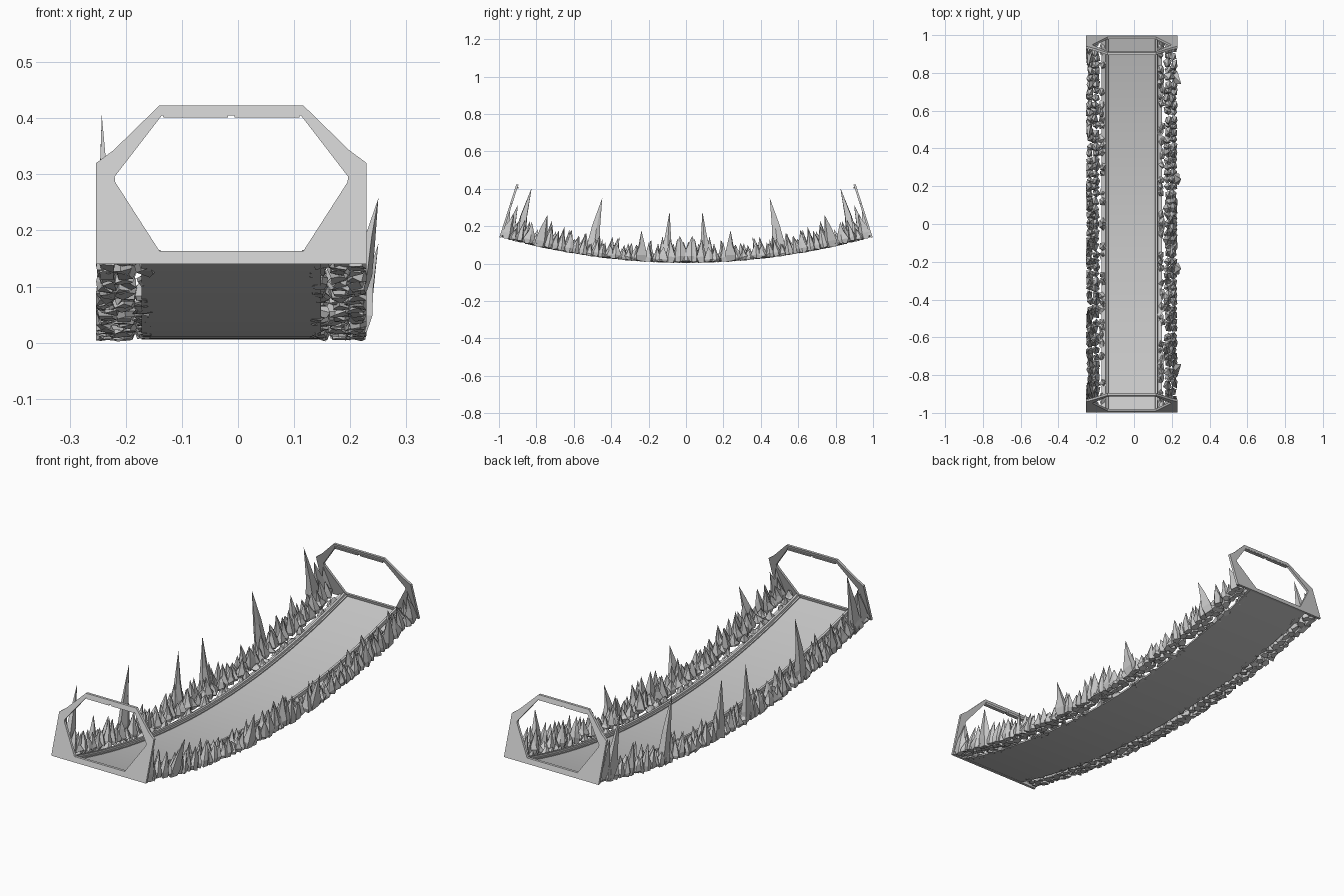
import bpy, bmesh, math, random

if "Cube" in bpy.data.objects:
    bpy.data.objects.remove(bpy.data.objects["Cube"])

random.seed(7)
CX = -0.0118          # centre line of the bridge
HALF = 0.2412         # half width of the bridge


def arc(y):
    return 0.008 + 0.14 * y * y


def finish(name, bm, smooth=False, mirror=False):
    bmesh.ops.recalc_face_normals(bm, faces=bm.faces)
    me = bpy.data.meshes.new(name)
    bm.to_mesh(me)
    bm.free()
    ob = bpy.data.objects.new(name, me)
    bpy.context.collection.objects.link(ob)
    if mirror:
        m = ob.modifiers.new("mirror_y", 'MIRROR')
        m.use_axis = (False, True, False)
        m.use_mirror_merge = False
    if smooth:
        bpy.ops.object.select_all(action='DESELECT')
        ob.select_set(True)
        bpy.context.view_layer.objects.active = ob
        bpy.ops.object.shade_smooth_by_angle(angle=math.radians(30))
    return ob


def sweep(name, profile, length=0.985, n=40):
    """Sweep an (x, height) profile along the curved deck."""
    bm = bmesh.new()
    rings = []
    for i in range(n + 1):
        y = -length + 2 * length * i / n
        rings.append([bm.verts.new((CX + x, y - 0.28 * y * h, arc(y) + h))
                      for x, h in profile])
    k = len(profile)
    for a, b in zip(rings, rings[1:]):
        for j in range(k):
            bm.faces.new((a[j], a[(j + 1) % k], b[(j + 1) % k], b[j]))
    bm.faces.new(rings[0])
    bm.faces.new(rings[-1])
    return finish(name, bm, smooth=True)


# Curved walkway and its stepped kerbs
sweep("deck", [(-0.16, -0.002), (0.16, -0.002), (0.16, 0.006), (-0.16, 0.006)])
for side, s in (("left", -1), ("right", 1)):
    sweep(side + "_rail", [(s * x, h) for x, h in
          ((0.119, 0.004), (0.119, 0.011), (0.124, 0.013), (0.126, 0.021),
           (0.136, 0.021), (0.138, 0.004))])


# Leaning end frames
def lean(z):
    return 0.998 - 0.32 * (z - 0.14)


def end_frame():
    bm = bmesh.new()
    outer = [(0.2412, 0.14), (0.2412, 0.32), (0.21, 0.343), (0.128, 0.423)]
    inner = [(0.128, 0.163), (0.207, 0.286), (0.208, 0.296), (0.124, 0.405)]
    loops = []
    for pts in (outer, inner):
        full = pts + [(-x, z) for x, z in reversed(pts)]
        for d in (0, 0.012):
            loops.append([bm.verts.new((CX + x, lean(z) - d, z)) for x, z in full])
    of, ob, inf, inb = loops
    for a, b in ((of, inf), (ob, inb), (of, ob), (inf, inb)):
        for j in range(8):
            k = (j + 1) % 8
            bm.faces.new((a[j], a[k], b[k], b[j]))
    finish("end_frame", bm, mirror=True)


end_frame()

# Wedge gussets in the lower corners of the frames
bm = bmesh.new()
for s in (-1, 1):
    v = [bm.verts.new((CX + s * x, lean(z) - d, z)) for x, z, d in
         ((0.241, 0.15, 0.002), (0.186, 0.15, 0.002), (0.225, 0.15, 0.055),
          (0.212, 0.30, 0.004))]
    for f in ((0, 1, 2), (0, 1, 3), (1, 2, 3), (0, 2, 3)):
        bm.faces.new([v[i] for i in f])
finish("frame_gussets", bm, mirror=True)

# Split lip under the top bar of each frame
bm = bmesh.new()
for s in (-1, 1):
    c = [bm.verts.new((CX + s * x, lean(z) - d, z)) for d in (0.001, 0.018)
         for x, z in ((0.006, 0.401), (0.121, 0.401), (0.124, 0.41), (0.006, 0.41))]
    bm.faces.new(c[:4])
    bm.faces.new(c[4:])
    for j in range(4):
        k = (j + 1) % 4
        bm.faces.new((c[j], c[k], c[k + 4], c[j + 4]))
finish("frame_lips", bm, mirror=True)


# Jagged rock spikes
def spike(bm, s, off, y, wx, wy, h, out=None):
    """One faceted shard: base ring, middle ring and a point."""
    lim = HALF if out is None else 0.264
    n = random.choice((4, 5, 5, 6))
    turn = random.uniform(0, math.tau)
    tip = random.uniform(-0.3, 0.3) * wx if out is None else out

    def vert(x, yy, hh):
        x = min(max(x, 0.13), lim)
        yy = min(yy, 0.985)
        return bm.verts.new((CX + s * x, yy - 0.28 * y * hh,
                             max(arc(yy) + hh, 0.0)))

    rings = []
    for t, scale, jit in ((0, 0.8, 0.006), (0.2, 1.05, 0.006), (0.5, 0.6, 0.012)):
        ring = []
        for i in range(n):
            a = turn + math.tau * i / n
            r = scale * random.uniform(0.8, 1.2)
            hh = t * h + random.uniform(-1, 1) * jit
            ring.append(vert(off + tip * t + wx * r * math.cos(a),
                             y + wy * r * math.sin(a), max(hh, -0.008)))
        rings.append(ring)
    for a, b in zip(rings, rings[1:]):
        for j in range(n):
            k = (j + 1) % n
            bm.faces.new((a[j], a[k], b[k], b[j]))
    top = vert(off + tip, y + random.uniform(-0.3, 0.3) * wy, h)
    for j in range(n):
        bm.faces.new((rings[-1][j], rings[-1][(j + 1) % n], top))
    bm.faces.new(rings[0])


# rows: offset from centre, width, height range, chance of a shard
ROWS = ((0.222, 0.021, 0.06, 0.15, 1.0),
        (0.192, 0.022, 0.05, 0.13, 1.0),
        (0.157, 0.018, 0.02, 0.055, 0.6))
for side, s in (("left", -1), ("right", 1)):
    bm = bmesh.new()
    for off, w, lo, hi, chance in ROWS:
        for i in range(27):
            y = 0.012 + i * 0.0365 + random.uniform(-0.008, 0.008)
            if random.random() > chance:
                continue
            h = lo + (hi - lo) * random.random() ** 1.3
            spike(bm, s, off + random.uniform(-0.005, 0.005), y, w,
                  random.uniform(0.02, 0.032), h * (1 if s < 0 else 0.9))
    # a few tall shards on the left, outward leaning ones on the right
    if s < 0:
        for y, h in ((0.90, 0.285), (0.50, 0.31), (0.10, 0.27), (0.95, 0.18)):
            spike(bm, s, 0.222, y, 0.02, 0.036, h, out=0.009)
    else:
        for y, h in ((0.78, 0.165), (0.24, 0.16)):
            spike(bm, s, 0.228, y, 0.02, 0.04, h, out=0.034)
        spike(bm, s, 0.215, 0.03, 0.024, 0.045, 0.14)
    finish(side + "_rock_spikes", bm, mirror=True)
